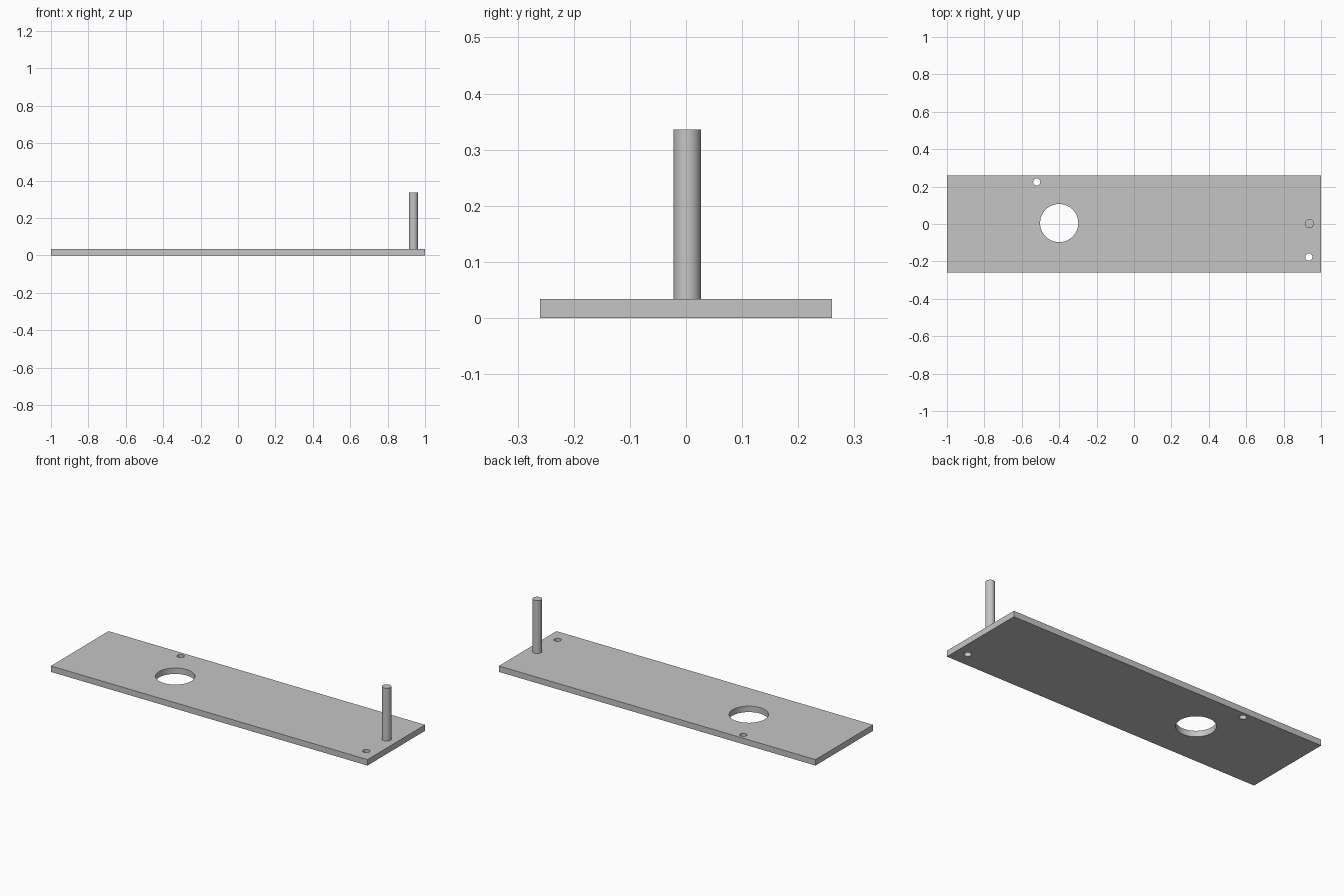
import bpy

cube = bpy.data.objects.get("Cube")
if cube:
    bpy.data.objects.remove(cube, do_unlink=True)

THICK = 0.034
TOP = 0.336

grey = bpy.data.materials.new("plain grey")
grey.use_nodes = True
colour = (0.56, 0.56, 0.56, 1)
grey.diffuse_color = colour
grey.node_tree.nodes["Principled BSDF"].inputs["Base Color"].default_value = colour


def cylinder(name, x, y, radius, bottom, top, sides=64):
    bpy.ops.mesh.primitive_cylinder_add(
        vertices=sides, radius=radius, depth=top - bottom,
        location=(x, y, (bottom + top) / 2))
    obj = bpy.context.object
    obj.name = name
    obj.data.materials.append(grey)
    return obj


def smooth(obj):
    bpy.ops.object.select_all(action="DESELECT")
    obj.select_set(True)
    bpy.context.view_layer.objects.active = obj
    bpy.ops.object.shade_smooth_by_angle()


# Flat base plate
bpy.ops.mesh.primitive_cube_add(size=1, location=(0, 0, THICK / 2))
plate = bpy.context.object
plate.name = "base_plate"
plate.scale = (2, 0.52, THICK)
bpy.ops.object.transform_apply(location=False, rotation=False, scale=True)
plate.data.materials.append(grey)

# Through holes: one large opening and two small screw holes
holes = [
    ("large_opening", -0.4, 0.005, 0.102),
    ("back_screw_hole", -0.52, 0.225, 0.019),
    ("front_screw_hole", 0.935, -0.177, 0.019),
]
for name, x, y, radius in holes:
    cutter = cylinder(name + "_cutter", x, y, radius, -0.1, 0.1)
    cutter.hide_render = True
    bpy.context.view_layer.objects.active = plate
    cut = plate.modifiers.new(name, "BOOLEAN")
    cut.operation = "DIFFERENCE"
    cut.solver = "EXACT"
    cut.object = cutter
    bpy.ops.object.modifier_apply(modifier=cut.name)
    bpy.data.objects.remove(cutter, do_unlink=True)
smooth(plate)

# Upright post near the left end
post = cylinder("upright_post", 0.938, 0.002, 0.0245, THICK, TOP)
smooth(post)
